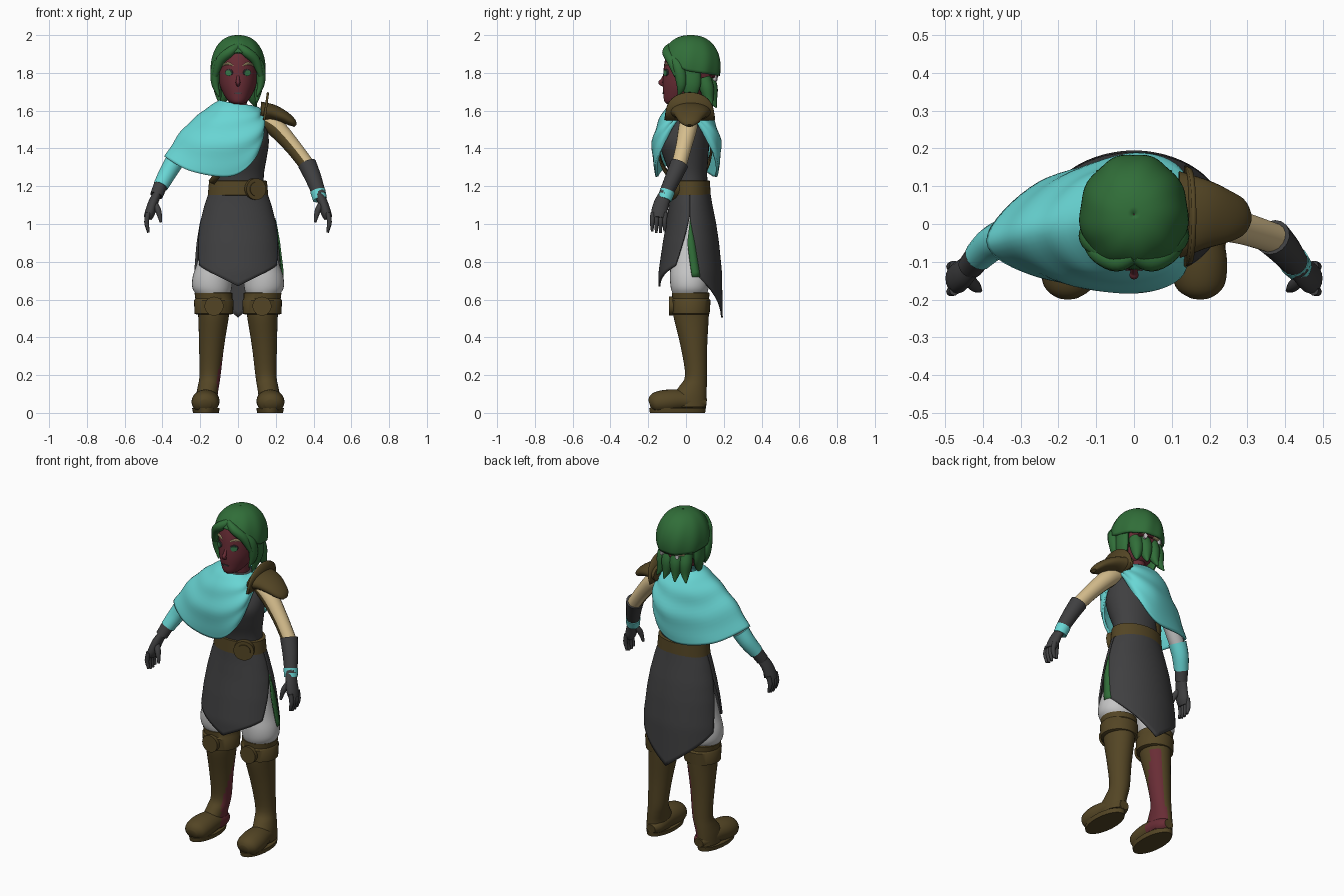
import bpy, bmesh, math
from mathutils import Vector

if "Cube" in bpy.data.objects:
    bpy.data.objects.remove(bpy.data.objects["Cube"])

COL = {"cyan_cloth": (.14, .67, .66), "green_hair": (.03, .155, .04), "dark_cloth": (.05, .05, .052),
       "brown_leather": (.088, .06, .018), "light_cloth": (.56, .56, .56), "tan_sleeve": (.68, .52, .27),
       "red_skin": (.14, .026, .036), "iris_green": (.04, .2, .07)}
MAT = {}
for k, c in COL.items():
    MAT[k] = bpy.data.materials.new(k)
    MAT[k].diffuse_color = (*c, 1)


def spline(p, n, closed=False):
    """Catmull-Rom through tuples of any length."""
    m, out = len(p), []
    for i in range((m if closed else m - 1) * n + (not closed)):
        k, t = divmod(i, n)
        t /= n
        q = [p[(k + d) % m] if closed else p[min(max(k + d, 0), m - 1)] for d in (-1, 0, 1, 2)]
        out.append(tuple(.5 * (2*b + (c-a)*t + (2*a-5*b+4*c-d)*t*t + (3*b-a-3*c+d)*t**3)
                         for a, b, c, d in zip(*q)))
    return out


def grid(name, rows, mat, closed=True, caps=True, thick=0, second=None, rule=None):
    """Skin rows of points; optional end caps, thickness and second colour by rule."""
    bm = bmesh.new()
    vs = [[bm.verts.new(p) for p in r] for r in rows]
    n = len(rows[0])
    for a, b in zip(vs, vs[1:]):
        for i in range(n if closed else n - 1):
            j = (i + 1) % n
            bm.faces.new((a[i], a[j], b[j], b[i]))
    if caps and closed:
        bm.faces.new(vs[0])
        bm.faces.new(vs[-1])
    bmesh.ops.recalc_face_normals(bm, faces=bm.faces)
    bm.normal_update()
    if rule:
        for f in bm.faces:
            f.material_index = int(rule(f.calc_center_median(), f.normal))
    me = bpy.data.meshes.new(name)
    bm.to_mesh(me)
    bm.free()
    me.materials.append(MAT[mat])
    if second:
        me.materials.append(MAT[second])
    ob = bpy.data.objects.new(name, me)
    bpy.context.collection.objects.link(ob)
    if thick:
        md = ob.modifiers.new("thickness", 'SOLIDIFY')
        md.thickness, md.offset = thick, 0
    return ob


def loft(name, keys, mat, s=1, steps=4, n=32, **kw):
    """Stacked ellipses: (z, cx, cy, rx, ry)."""
    rows = [[(s * (cx + rx * math.cos(math.tau * i / n)), cy + ry * math.sin(math.tau * i / n), z)
             for i in range(n)] for z, cx, cy, rx, ry in spline(keys, steps)]
    return grid(name, rows, mat, **kw)


def tube(name, keys, mat, s=1, ref=(0, 1, 0), w=1, h=1, steps=5, n=16, floor=None, **kw):
    """Tube along (x, y, z, radius), cross-section w by h."""
    pts = spline(keys, steps)
    rows = []
    for i, p in enumerate(pts):
        t = Vector(pts[min(i + 1, len(pts) - 1)][:3]) - Vector(pts[max(i - 1, 0)][:3])
        side = t.cross(Vector(ref)).normalized()
        up = side.cross(t).normalized()
        r, row = max(p[3], .001), []
        for k in range(n):
            a = math.tau * k / n
            v = Vector(p[:3]) + side * (math.cos(a) * r * w) + up * (math.sin(a) * r * h)
            row.append((s * v.x, v.y, v.z if floor is None else max(v.z, floor)))
        rows.append(row)
    return grid(name, rows, mat, **kw)


def disc(name, loc, rx, rz, depth, mat, turn=0):
    bpy.ops.mesh.primitive_cylinder_add(vertices=32, radius=1, depth=1, location=loc,
                                        rotation=(math.pi / 2, 0, turn))
    ob = bpy.context.object
    ob.name = name
    ob.scale = (rx, rz, depth)
    ob.data.materials.append(MAT[mat])


# legs: boots, cuffs, knee discs, trousers
inner = lambda c, n: n.x > .35 and c.z < .5 and c.y > -.03 + .2 * c.z
for s, side in ((-1, "right"), (1, "left")):
    red = dict(second="red_skin", rule=inner) if s < 0 else {}
    loft(side + "_boot_shaft", [(.03, .167, .015, .058, .092), (.09, .165, .018, .057, .09), (.14, .157, .037, .056, .073),
         (.2, .148, .053, .056, .058), (.35, .14, .042, .066, .07), (.5, .13, .028, .08, .092),
         (.55, .13, .027, .085, .095)], "brown_leather", s, **red)
    tube(side + "_boot_foot", [(.16, .108, .05, .03), (.16, .065, .055, .054), (.165, -.02, .065, .066),
         (.172, -.1, .06, .074), (.174, -.165, .052, .064), (.174, -.192, .045, .03)], "brown_leather", s,
         ref=(0, 0, 1), h=.85, n=24, floor=.015, **red)
    loft(side + "_boot_sole", [(0, .17, -.045, .068, .146), (.025, .17, -.045, .073, .15)], "brown_leather", s, steps=1)
    loft(side + "_boot_cuff", [(.52, .128, .025, .088, .09), (.525, .128, .025, .102, .1), (.595, .128, .025, .105, .105),
         (.605, .128, .025, .098, .097), (.635, .13, .025, .1, .1), (.64, .13, .025, .085, .085)], "brown_leather", s, steps=1)
    disc(side + "_knee_disc", (s * .127, -.077, .565), .05, .05, .025, "brown_leather")
    loft(side + "_trouser", [(.62, .13, .02, .085, .085), (.66, .137, .02, .104, .1), (.72, .135, .02, .105, .105),
         (.8, .12, .02, .095, .1), (.95, .095, .02, .08, .085), (1.1, .07, .025, .06, .07)], "light_cloth", s)

# torso
loft("torso", [(1.12, 0, .02, .14, .09), (1.2, 0, .02, .136, .095), (1.27, 0, .012, .138, .1), (1.35, 0, 0, .152, .118),
     (1.43, 0, -.008, .163, .13), (1.5, 0, .005, .155, .11), (1.57, 0, .02, .12, .08), (1.61, 0, .03, .06, .055)], "dark_cloth")

# skirt panels, pointed front and back, slit at the sides
PROF = [(1.2, .138, -.078, .118), (1.1, .172, -.086, .135), (1.0, .198, -.1, .155),
        (.9, .216, -.118, .17), (.75, .234, -.14, .185), (.49, .24, -.142, .19)]


def skirt_point(z, ang, front, grow=0):
    for a, b in zip(PROF, PROF[1:]):
        if z >= b[0]:
            t = (a[0] - z) / (a[0] - b[0])
            rx, yf, yb = (a[i] + (b[i] - a[i]) * t for i in (1, 2, 3))
            break
    y = (yf if front else yb) - .02
    return ((rx + grow) * math.sin(ang), .02 + y * math.cos(ang), z)


def edge(z, front):
    return math.radians(90 - max(0, 1.04 - z) * (112 if front else 50))


for name, front, corner, tip in (("front_skirt", 1, .78, .67), ("back_skirt", 0, .72, .505)):
    rows = []
    for v in range(25):
        row = []
        for i in range(33):
            u = i / 16 - 1
            z = 1.2 + (tip + (corner - tip) * abs(u) - 1.2) * v / 24
            row.append(skirt_point(z, u * edge(z, front), front))
        rows.append(row)
    grid(name, rows, "dark_cloth", closed=False, thick=.01)
rows = []
for v in range(13):
    z = 1.03 - .31 * v / 12
    rows.append([skirt_point(z, edge(z, 0) + math.radians(d * min(1, v / 5)), 0, .003) for d in (-3, 4, 12)])
grid("slit_lining", rows, "green_hair", closed=False, thick=.009)

# belt, buckle and diagonal strap
loft("belt", [(1.15, 0, .02, .15, .1), (1.153, 0, .02, .16, .11), (1.228, 0, .02, .153, .107), (1.231, 0, .02, .14, .1)],
     "brown_leather", steps=1, n=48)
disc("buckle_rim", (.09, -.07, 1.185), .057, .057, .032, "brown_leather", math.radians(25))
disc("buckle_centre", (.093, -.076, 1.185), .038, .038, .032, "brown_leather", math.radians(25))
rows = []
for k in (-.018, .018):
    rows.append([(.14 * math.cos(a) - k * .7, -.005 + .138 * math.sin(a), 1.4 + .18 * math.cos(a) + k * .7)
                 for a in [math.tau * i / 48 for i in range(48)]])
grid("chest_strap", rows, "brown_leather", caps=False, thick=.01)

# cape: rings from neck to hem, front half mirrored to the back
RINGS = [[(.08, 0, 1.62), (.06, -.06, 1.625), (0, -.08, 1.63), (-.07, -.055, 1.645), (-.095, 0, 1.65)],
         [(.11, 0, 1.61), (.1, -.1, 1.575), (0, -.13, 1.565), (-.11, -.1, 1.58), (-.165, 0, 1.605)],
         [(.13, 0, 1.595), (.125, -.13, 1.48), (0, -.174, 1.42), (-.19, -.138, 1.44), (-.28, -.02, 1.505)],
         [(.135, 0, 1.58), (.1, -.14, 1.37), (-.03, -.155, 1.255), (-.25, -.135, 1.28), (-.385, -.045, 1.355)]]
rings = [spline(r + [(x, .005 - y - (.035 if x < -.15 else 0), z) for x, y, z in r[3:0:-1]], 8, True) for r in RINGS]
cols = [spline(c, 8) for c in zip(*rings)]
rows = []
for j in range(len(cols[0])):
    t, row = j / (len(cols[0]) - 1), []
    for i, c in enumerate(cols):
        x, y, z = c[j]
        k = 1 + .022 * math.sin(math.pi * t) * math.sin(t * 22 + 2 * math.cos(math.tau * i / len(cols)))
        row.append((-.05 + (x + .05) * k, y * k, z))
    rows.append(row)
grid("cape", rows, "cyan_cloth", caps=False, thick=.014)

# arms and gloved hands
tube("left_sleeve", [(.14, .015, 1.55, .045), (.2, .01, 1.51, .05), (.29, -.012, 1.41, .043), (.375, -.04, 1.3, .04)],
     "tan_sleeve", second="brown_leather", rule=lambda c, n: n.x < -.2 and n.y < .25)
tube("right_sleeve", [(.15, .01, 1.5, .04), (.24, -.005, 1.42, .036), (.31, -.025, 1.35, .042), (.35, -.04, 1.3, .04)],
     "light_cloth", -1)
tube("left_glove", [(.366, -.035, 1.318, .049), (.4, -.07, 1.24, .043), (.432, -.112, 1.15, .035)], "dark_cloth")
tube("left_wrist_band", [(.422, -.098, 1.175, .0405), (.434, -.114, 1.13, .0375)], "cyan_cloth", steps=1)
tube("right_forearm_sleeve", [(.34, -.035, 1.325, .05), (.375, -.052, 1.265, .046), (.41, -.085, 1.2, .04)], "cyan_cloth", -1)
tube("right_glove", [(.4, -.07, 1.23, .037), (.432, -.112, 1.15, .034)], "dark_cloth", -1)
for s, side in ((-1, "right"), (1, "left")):
    tube(side + "_palm", [(.43, -.11, 1.155, .035), (.45, -.13, 1.11, .04), (.466, -.142, 1.06, .042),
         (.478, -.145, 1.03, .034)], "dark_cloth", s, w=.65)
    for i in range(4):
        y = -.176 + .022 * i
        tube(f"{side}_finger_{i + 1}", [(.475, y, 1.06, .013), (.484, y - .003, 1.01, .0125),
             (.474, y - .003, .95 + .008 * abs(i - 1.5), .007)], "dark_cloth", s, n=10)
    tube(side + "_thumb", [(.445, -.14, 1.11, .018), (.422, -.163, 1.07, .016), (.408, -.175, 1.01, .007)], "dark_cloth", s, n=10)

# shoulder armour
tube("shoulder_pad", [(.12, .025, 1.595, .115), (.18, .025, 1.59, .095), (.24, .02, 1.568, .073), (.285, .018, 1.54, .05),
     (.304, .018, 1.52, .02)], "brown_leather", ref=(0, 0, 1), h=.46, n=28)
rows = []
for i in range(25):
    a = math.pi * i / 24
    y, hgt = .02 - .13 * math.cos(a), .145 * math.sin(a) ** .7
    rows.append([(.138, y, 1.55), (.14 + .13 * hgt, y, 1.552 + hgt)])
grid("shoulder_guard_plate", rows, "brown_leather", closed=False, thick=.012)

# head, neck and face
loft("neck", [(1.54, 0, .035, .055, .055), (1.6, 0, .03, .046, .048), (1.68, 0, .02, .046, .05)], "red_skin")
loft("head", [(1.635, 0, -.07, .022, .03), (1.65, 0, -.045, .05, .07), (1.69, 0, -.01, .078, .11), (1.74, 0, .012, .098, .135),
     (1.8, 0, .018, .105, .138), (1.86, 0, .025, .108, .138), (1.92, 0, .025, .1, .12), (1.96, 0, .025, .07, .09)], "red_skin")
tube("nose", [(0, -.11, 1.795, .006), (0, -.126, 1.76, .01), (0, -.135, 1.748, .012), (0, -.116, 1.732, .008)], "red_skin", ref=(1, 0, 0))
disc("mouth", (0, -.12, 1.693), .022, .004, .008, "dark_cloth")
for s, side in ((-1, "right"), (1, "left")):
    disc(side + "_eye_outline", (s * .048, -.106, 1.802), .023, .018, .007, "dark_cloth", s * .5)
    disc(side + "_iris", (s * .049, -.108, 1.799), .018, .015, .008, "iris_green", s * .5)
    tube(side + "_brow", [(.025, -.11, 1.838, .004), (.055, -.098, 1.85, .007), (.085, -.07, 1.838, .004)],
         "tan_sleeve", s, ref=(0, 0, 1), n=8)

# hair cap with strand ripples, open over the face
rows = []
for j in range(21):
    row = []
    for i in range(80):
        p = math.tau * i / 80
        f = math.cos(p)
        th = max(.004, math.radians(98 - 36 * max(0, f) ** 1.5 + 8 * max(0, -f)) * j / 20)
        r = math.sin(th) ** .85 * (1 + .018 * math.cos(9 * p + math.pi + 2 * th) * j / 20)
        row.append((.137 * r * math.sin(p), .025 - .153 * r * f, 1.83 + .163 * math.cos(th)))
    rows.append(row)
cap = grid("hair_cap", rows, "green_hair", caps=False, thick=.014)
for s, side in ((-1, "right"), (1, "left")):
    tube(side + "_fringe", [(0, -.085, 1.94, .018), (.045, -.1, 1.91, .026), (.093, -.078, 1.865, .025),
         (.122, -.05, 1.785, .014)], "green_hair", s, ref=(0, 0, 1))
    tube(side + "_front_lock", [(.085, -.075, 1.89, .02), (.118, -.04, 1.83, .03), (.12, -.025, 1.74, .026),
         (.1, -.04, 1.675, .004)], "green_hair", s, w=.8)
    tube(side + "_side_lock", [(.108, .03, 1.82, .04), (.11, .03, 1.74, .04), (.103, .02, 1.68, .026),
         (.095, -.005, 1.63, .003)], "green_hair", s, w=.6, h=1.2)
    for i, x in enumerate((.026, .07)):
        tube(f"{side}_back_lock_{i + 1}", [(x, .115 - .02 * i, 1.775, .036), (x * 1.05, .13 - .02 * i, 1.72, .038),
             (x * 1.15, .142 - .02 * i, 1.66, .024), (x * 1.4, .16 - .02 * i, 1.615, .003)], "green_hair", s)
    # hair tie pieces
    tube(side + "_hair_tie", [(0, .162, 1.782, .009), (.04, .155, 1.782, .009), (.08, .13, 1.78, .008)],
         "tan_sleeve" if s < 0 else "red_skin", s, ref=(0, 0, 1), n=8)
    disc(side + "_hair_clasp", (s * .05, .155, 1.772), .01, .016, .018, "light_cloth", -s * .4)

# smooth shading with sharp edges kept
bpy.ops.object.select_all(action='SELECT')
bpy.context.view_layer.objects.active = cap
bpy.ops.object.shade_smooth_by_angle(angle=math.radians(40))

for m in bpy.data.materials:
    if m.users and not m.is_grease_pencil:
        m.use_nodes = True
        m.node_tree.nodes["Principled BSDF"].inputs["Base Color"].default_value = m.diffuse_color
